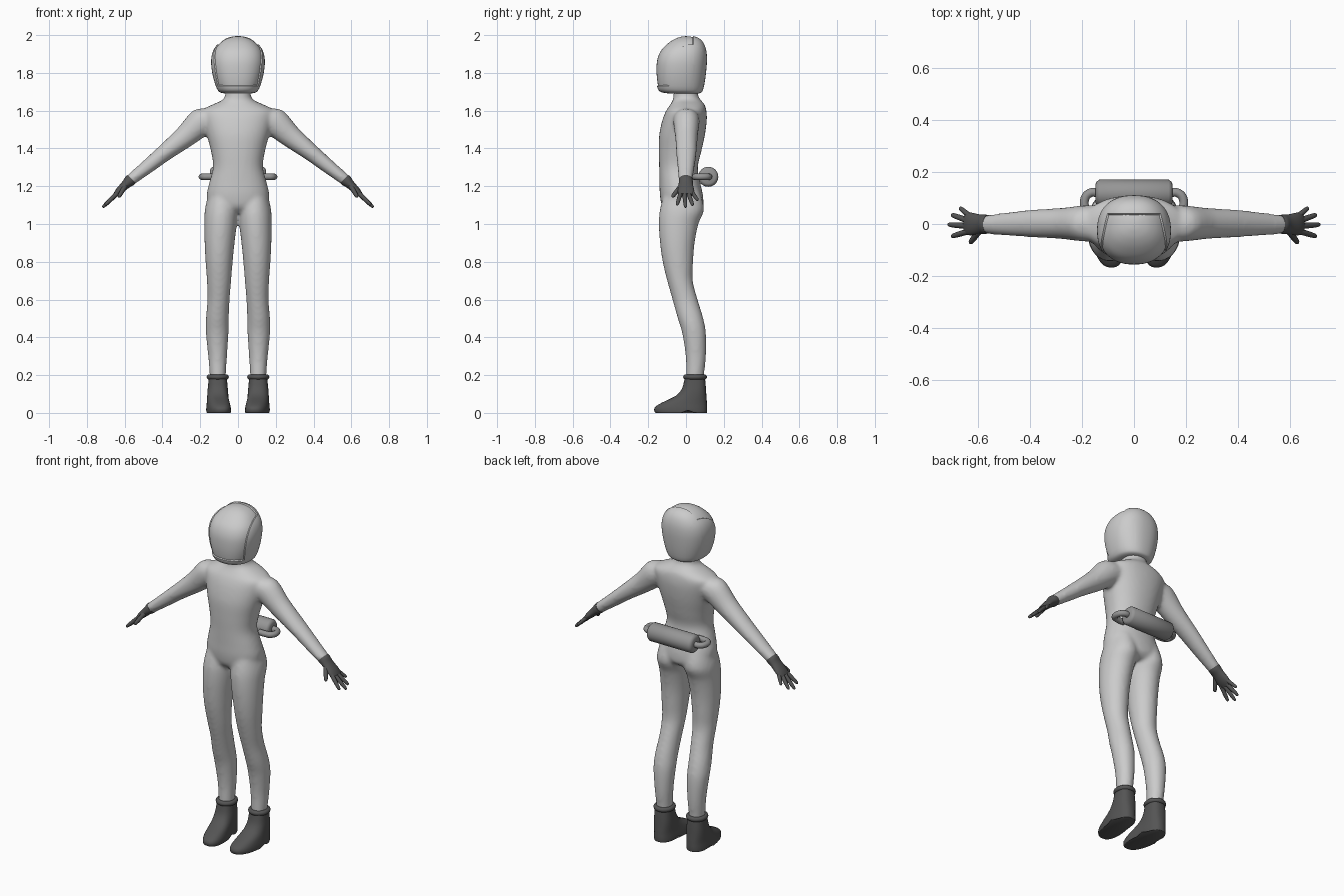
import bpy, bmesh, math
from mathutils import Vector

if "Cube" in bpy.data.objects:
    bpy.data.objects.remove(bpy.data.objects["Cube"])

X, Y, Z = Vector((1, 0, 0)), Vector((0, 1, 0)), Vector((0, 0, 1))


def material(name, g):
    m = bpy.data.materials.new(name)
    m.diffuse_color = (g, g, g, 1)
    m.use_nodes = True
    m.node_tree.nodes["Principled BSDF"].inputs["Base Color"].default_value = m.diffuse_color
    return m


DARK = material("dark_rubber", 0.09)
MID = material("tank_grey", 0.3)


def refine(rings, k):
    """Catmull-Rom interpolation of ring parameters."""
    out = []
    for i in range(len(rings) - 1):
        p = [rings[max(0, min(len(rings) - 1, i + j))] for j in (-1, 0, 1, 2)]
        for s in range(k):
            t = s / k
            out.append([0.5 * (2 * b + (c - a) * t + (2 * a - 5 * b + 4 * c - d) * t * t
                               + (3 * b - a - 3 * c + d) * t ** 3) for a, b, c, d in zip(*p)])
    return out + [list(rings[-1])]


def loft(bm, rings, u=X, v=Y, n=2.0, seg=32, k=4):
    """Skin (x, y, z, radius_u, radius_v) superellipse rings into a capped solid."""
    def power(c):
        return math.copysign(abs(c) ** (2 / n), c)
    loops = []
    for x, y, z, a, b in refine(rings, k):
        c = Vector((x, y, z))
        loops.append([bm.verts.new(c + u * a * power(math.cos(w)) + v * b * power(math.sin(w)))
                      for w in (2 * math.pi * i / seg for i in range(seg))])
    for p, q in zip(loops, loops[1:]):
        for i in range(seg):
            j = (i + 1) % seg
            bm.faces.new((p[i], p[j], q[j], q[i]))
    bm.faces.new(loops[0])
    bm.faces.new(loops[-1])


def level(z, rx, y0, y1, x=0.0):
    """Horizontal ring from its half width and its front and back limits."""
    return (x, (y0 + y1) / 2, z, rx, (y1 - y0) / 2)


def finish(name, bm, mat=None, mirror=False, angle=50):
    bmesh.ops.recalc_face_normals(bm, faces=bm.faces)
    me = bpy.data.meshes.new(name)
    bm.to_mesh(me)
    bm.free()
    ob = bpy.data.objects.new(name, me)
    bpy.context.collection.objects.link(ob)
    if mat:
        me.materials.append(mat)
    bpy.ops.object.select_all(action='DESELECT')
    bpy.context.view_layer.objects.active = ob
    ob.select_set(True)
    bpy.ops.object.shade_smooth_by_angle(angle=math.radians(angle))
    if mirror:
        ob.modifiers.new("mirror", 'MIRROR')
    return ob


# Suit: torso, legs and arms fused into one smooth skin
bm = bmesh.new()
loft(bm, [level(1.06, .09, -.09, .06), level(1.09, .15, -.125, .09), level(1.15, .166, -.138, .09),
          level(1.22, .152, -.14, .075), level(1.3, .132, -.142, .062), level(1.38, .142, -.144, .08),
          level(1.47, .165, -.142, .1), level(1.55, .185, -.125, .11), level(1.6, .19, -.105, .108),
          level(1.63, .14, -.085, .1), level(1.655, .085, -.07, .08), level(1.68, .068, -.066, .064),
          level(1.74, .066, -.064, .062)], n=2.2, seg=48)
for s in (1, -1):
    loft(bm, [level(z, (x1 - x0) / 2, y0, y1, s * (x0 + x1) / 2) for z, x0, x1, y0, y1 in (
        (1.18, .02, .15, -.11, .07), (1.08, .0, .175, -.138, .096), (1.0, .006, .178, -.144, .066),
        (.9, .018, .177, -.138, .046), (.8, .028, .172, -.124, .038), (.7, .036, .165, -.1, .036),
        (.6, .044, .162, -.072, .062), (.5, .049, .17, -.044, .092), (.42, .05, .17, -.02, .106),
        (.3, .058, .158, -.002, .106), (.2, .064, .15, .0, .096), (.15, .066, .148, .002, .094))])
    loft(bm, [(s * .1, .0, 1.56, .06, .065), (s * .185, .002, 1.545, .076, .07),
              (s * .28, .002, 1.463, .06, .06), (s * .387, .002, 1.378, .046, .054),
              (s * .48, 0, 1.303, .038, .046), (s * .575, -.002, 1.228, .03, .036)],
         u=Vector((s * .627, 0, .779)))
suit = finish("suit", bm)
r = suit.modifiers.new("fuse", 'REMESH')
r.mode, r.voxel_size, r.use_smooth_shade = 'VOXEL', 0.01, True
sm = suit.modifiers.new("soften", 'SMOOTH')
sm.factor, sm.iterations = 0.5, 10

# Helmet with a recessed visor
bm = bmesh.new()
loft(bm, [level(1.69, .06, -.07, .06), level(1.695, .09, -.12, .08), level(1.71, .108, -.146, .09),
          level(1.75, .124, -.157, .099), level(1.81, .138, -.162, .107), level(1.87, .142, -.158, .111),
          level(1.92, .13, -.138, .107), level(1.96, .101, -.1, .092), level(1.985, .066, -.062, .066),
          level(1.997, .03, -.028, .03), level(2.0, .004, -.004, .006)], n=2.3, seg=56)
planes = [(Vector((s * .122, -.085, 1.85)), Vector((s, .27, -.14))) for s in (1, -1)]
planes += [(Vector((0, .04, 0)), Y), (Vector((0, 0, 1.73)), -Z)]
for co, no in planes:
    bmesh.ops.bisect_plane(bm, geom=bm.verts[:] + bm.edges[:] + bm.faces[:], dist=1e-4,
                           plane_co=co, plane_no=no)
bmesh.ops.recalc_face_normals(bm, faces=bm.faces)
visor = [f for f in bm.faces if all((f.calc_center_median() - co).dot(no) < 0 for co, no in planes)]
bmesh.ops.inset_region(bm, faces=visor, thickness=.003, depth=-.006, use_even_offset=False)
finish("helmet", bm, angle=35)

# Boots with a pointed toe and raised arch
bm = bmesh.new()
loft(bm, [level(z, rx, y0, y1, .107) for z, rx, y0, y1 in (
    (.19, .048, -.006, .1), (.15, .051, -.014, .104), (.12, .054, -.026, .106), (.09, .056, -.055, .108),
    (.065, .058, -.105, .11), (.045, .06, -.145, .111), (.025, .062, -.168, .112), (.004, .062, -.165, .111),
    (.0, .06, -.16, .109))], n=2.5, k=2)
for v in bm.verts:
    if v.co.z < .012:
        v.co.z += .014 * max(0, 1 - abs(v.co.y - .01) / .035)
    v.co.x += .12 * min(v.co.y, 0)
finish("boots", bm, DARK, True)


def tube(name, points, radius, mat, cyclic=False):
    cu = bpy.data.curves.new(name, 'CURVE')
    cu.dimensions, cu.bevel_depth, cu.bevel_resolution, cu.use_fill_caps = '3D', radius, 4, True
    sp = cu.splines.new('BEZIER')
    sp.bezier_points.add(len(points) - 1)
    for bp, p in zip(sp.bezier_points, points):
        bp.co = p
        bp.handle_left_type = bp.handle_right_type = 'AUTO'
    sp.use_cyclic_u = cyclic
    ob = bpy.data.objects.new(name, cu)
    bpy.context.collection.objects.link(ob)
    cu.materials.append(mat)
    return ob


# Boot cuffs and tank hoses
for s, side in ((1, "left"), (-1, "right")):
    tube("boot_cuff_" + side, [(s * .107 + .045 * math.cos(a), .048 + .049 * math.sin(a), .19)
                               for a in (i * math.pi / 4 for i in range(8))], .014, DARK, True)
    tube("tank_hose_" + side, [(s * x, y, 1.25) for x, y in (
        (.13, .118), (.168, .12), (.19, .095), (.182, .055), (.155, .046), (.11, .046))], .017, MID)

# Gloves: palm plus five digits
bm = bmesh.new()
across = Vector((.7, 0, .714))
loft(bm, [(.562, -.001, 1.238, .03, .036), (.574, -.001, 1.228, .031, .037), (.595, -.001, 1.208, .024, .038),
          (.63, 0, 1.174, .019, .044), (.65, 0, 1.154, .012, .038)], u=across, seg=24)
for base, tip, rad in (((.632, .03, 1.17), (.672, .063, 1.125), .010),
                       ((.64, .013, 1.162), (.704, .036, 1.098), .011),
                       ((.64, -.008, 1.162), (.717, -.002, 1.088), .011),
                       ((.638, -.028, 1.164), (.704, -.048, 1.1), .011),
                       ((.595, -.024, 1.205), (.632, -.074, 1.142), .012)):
    b, t = Vector(base), Vector(tip)
    v = (t - b).cross(across).normalized()
    u = v.cross(t - b).normalized()
    loft(bm, [(*b.lerp(t, f), rad * g, rad * g) for f, g in
              ((0, 1.1), (.5, 1), (.85, .85), (.97, .55), (1, .2))], u, v, seg=12, k=2)
finish("gloves", bm, DARK, True)

# Tank across the lower back
bm = bmesh.new()
loft(bm, [(x, .118, 1.25, q, q) for x, q in
          ((-.148, .036), (-.144, .045), (-.134, .053), (.134, .053), (.144, .045), (.148, .036))],
     u=Y, v=Z, k=1)
finish("back_tank", bm, MID, angle=60)
